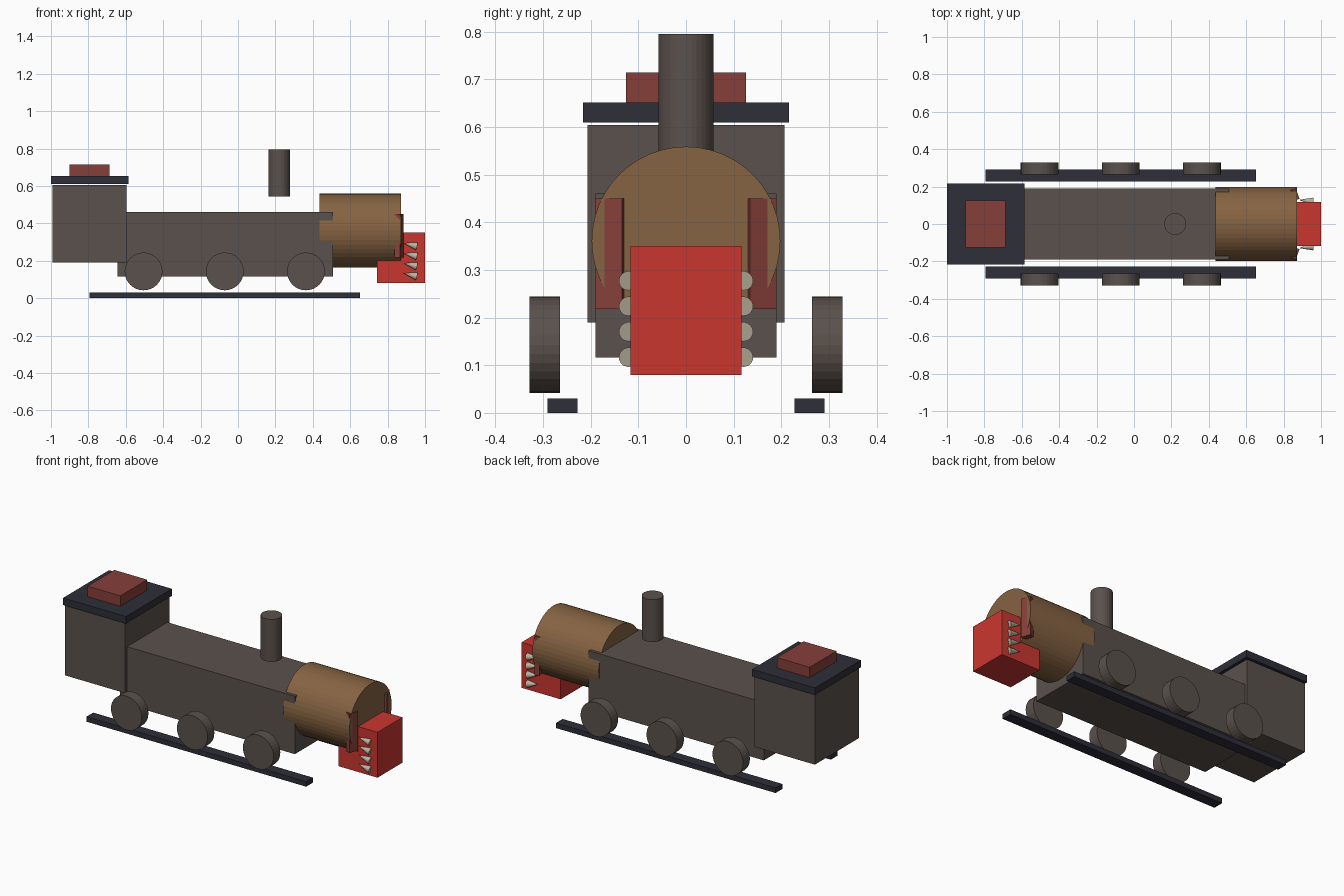
import bpy, math
from mathutils import Vector

if "Cube" in bpy.data.objects:
    bpy.data.objects.remove(bpy.data.objects["Cube"])


def material(name, r, g, b):
    def lin(v):
        v /= 255
        return v / 12.92 if v <= 0.04045 else ((v + 0.055) / 1.055) ** 2.4
    m = bpy.data.materials.new(name)
    m.diffuse_color = (lin(r), lin(g), lin(b), 1)
    m.use_nodes = True
    m.node_tree.nodes["Principled BSDF"].inputs["Base Color"].default_value = m.diffuse_color
    return m


IRON = material("warm iron grey", 90, 81, 76)
NAVY = material("dark navy", 46, 46, 57)
BROWN = material("copper brown", 134, 99, 66)
RUST = material("dull red", 134, 63, 57)
RED = material("bright red", 202, 54, 47)
BONE = material("bone", 190, 180, 160)


def box(name, x, y, z, mat, turn=0):
    """Box from (min, max) ranges, optionally turned about z."""
    bpy.ops.mesh.primitive_cube_add(
        size=1, location=[(a + b) / 2 for a, b in (x, y, z)])
    o = bpy.context.object
    o.name = name
    o.scale = [b - a for a, b in (x, y, z)]
    o.rotation_euler.z = turn
    o.data.materials.append(mat)
    return o


def rod(name, start, end, r1, r2, mat, sides=32):
    """Cylinder or cone between two points."""
    a, b = Vector(start), Vector(end)
    bpy.ops.mesh.primitive_cone_add(
        vertices=sides, radius1=r1, radius2=r2, depth=(b - a).length,
        location=(a + b) / 2)
    o = bpy.context.object
    o.name = name
    o.rotation_euler = (b - a).to_track_quat('Z', 'Y').to_euler()
    o.data.materials.append(mat)
    return o


# Main hull and cab
box("hull", (-0.645, 0.507), (-0.19, 0.19), (0.116, 0.46), IRON)
box("cab", (-0.993, -0.597), (-0.207, 0.207), (0.19, 0.604), IRON)
box("cab_roof", (-1.0, -0.586), (-0.216, 0.216), (0.61, 0.652), NAVY)
box("roof_hatch", (-0.902, -0.686), (-0.126, 0.126), (0.652, 0.714), RUST)

# Chimney and boiler drum
rod("chimney", (0.22, 0, 0.543), (0.22, 0, 0.795), 0.058, 0.058, IRON)
rod("boiler_drum", (0.436, 0, 0.361), (0.872, 0, 0.361), 0.198, 0.198, BROWN, 48)

# Jaw block at the nose
box("jaw", (0.743, 1.0), (-0.117, 0.117), (0.08, 0.35), RED)

for s, side in ((-1, "right"), (1, "left")):
    # Angled cheek plate cutting through the drum face
    box("cheek_plate_" + side, (0.846, 0.876),
        (s * 0.157 - 0.0292, s * 0.157 + 0.0292), (0.218, 0.45),
        RUST, s * math.radians(20))
    # Row of teeth along the jaw
    for i in range(4):
        z = 0.117 + i * 0.0535
        rod(f"tooth_{side}_{i + 1}", (0.955, s * 0.12, z),
            (0.883, s * 0.129, z + 0.018), 0.021, 0, BONE, 24)
    # Rail and wheels
    lo, hi = sorted((s * 0.228, s * 0.291))
    box("rail_" + side, (-0.793, 0.652), (lo, hi), (0, 0.03), NAVY)
    for i, x in enumerate((-0.505, -0.071, 0.363)):
        rod(f"wheel_{side}_{i + 1}", (x, s * 0.265, 0.143),
            (x, s * 0.328, 0.143), 0.101, 0.101, IRON)
